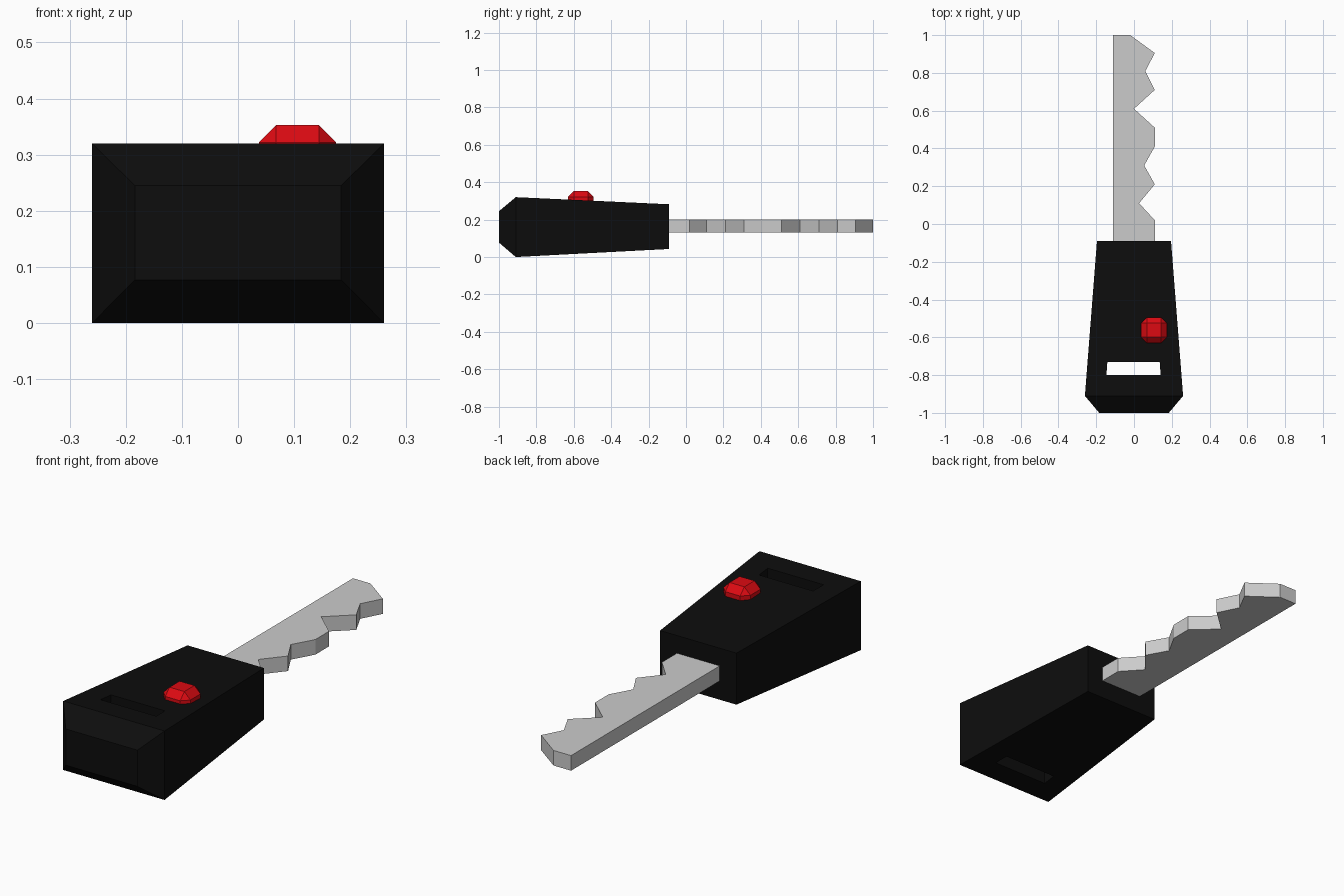
import bpy

if "Cube" in bpy.data.objects:
    bpy.data.objects.remove(bpy.data.objects["Cube"])


def material(name, color):
    m = bpy.data.materials.new(name)
    m.diffuse_color = color
    m.use_nodes = True
    m.node_tree.nodes["Principled BSDF"].inputs["Base Color"].default_value = m.diffuse_color
    return m


def loft(name, loops, mat=None):
    """Closed solid through equally sized vertex loops."""
    n = len(loops[0])
    verts = [v for loop in loops for v in loop]
    faces = [tuple(range(n))[::-1],
             tuple(range(len(verts) - n, len(verts)))]
    for k in range(len(loops) - 1):
        a, b = k * n, (k + 1) * n
        faces += [(a + i, a + (i + 1) % n, b + (i + 1) % n, b + i)
                  for i in range(n)]
    mesh = bpy.data.meshes.new(name)
    mesh.from_pydata(verts, [], faces)
    obj = bpy.data.objects.new(name, mesh)
    bpy.context.collection.objects.link(obj)
    if mat:
        mesh.materials.append(mat)
    return obj


def prism(name, profile, z0, z1, mat=None):
    return loft(name, [[(x, y, z) for x, y in profile] for z in (z0, z1)], mat)


def section(y, half, z0, z1):
    return [(half, y, z0), (-half, y, z0), (-half, y, z1), (half, y, z1)][::-1]


black = material("black_plastic", (0.004, 0.004, 0.004, 1))
red = material("red_plastic", (0.72, 0.003, 0.006, 1))

# Tapered key head with a chamfered end
head = loft("key_head", [section(-0.09, 0.196, 0.043, 0.282),
                         section(-0.91, 0.26, 0.0, 0.32),
                         section(-1.0, 0.184, 0.077, 0.245)], black)

# Key ring slot cut through the head
cutter = prism("slot_cutter", [(-0.146, -0.80), (0.141, -0.80),
                               (0.136, -0.73), (-0.141, -0.73)], -0.1, 0.5, black)
cutter.hide_render = True
cut = head.modifiers.new("slot", 'BOOLEAN')
cut.operation = 'DIFFERENCE'
cut.solver = 'EXACT'
cut.object = cutter
bpy.context.view_layer.objects.active = head
bpy.ops.object.modifier_apply(modifier=cut.name)
bpy.data.objects.remove(cutter)

# Toothed blade
prism("key_blade", [(-0.11, -0.09), (0.11, -0.09), (0.11, 0.02), (0.027, 0.11),
                    (0.11, 0.21), (0.054, 0.31), (0.11, 0.41), (0.11, 0.51),
                    (0.0, 0.61), (0.11, 0.71), (0.06, 0.81), (0.11, 0.905),
                    (-0.02, 1.0), (-0.11, 1.0)], 0.13, 0.20)

# Chamfered button
bpy.ops.mesh.primitive_cube_add(size=1, location=(0.106, -0.562, 0.303))
button = bpy.context.object
button.name = "button"
button.scale = (0.138, 0.136, 0.10)
bpy.ops.object.transform_apply(location=False, rotation=False, scale=True)
bevel = button.modifiers.new("chamfer", 'BEVEL')
bevel.width = 0.031
bevel.segments = 1
button.data.materials.append(red)
